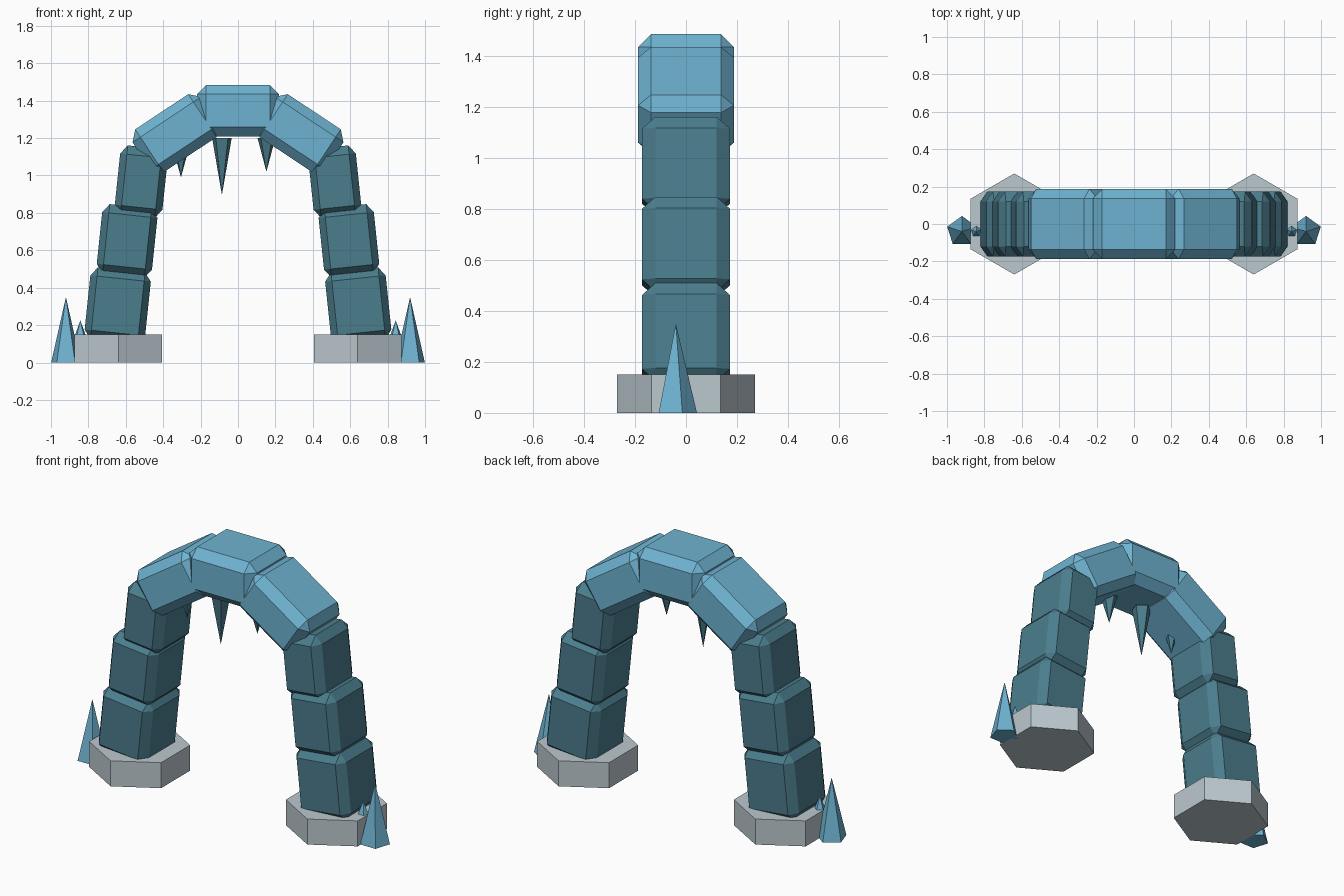
import bpy, bmesh
from math import radians
from mathutils import Matrix, Vector
from itertools import product

if "Cube" in bpy.data.objects:
    bpy.data.objects.remove(bpy.data.objects["Cube"])


def material(name, rgb):
    m = bpy.data.materials.new(name)
    m.diffuse_color = (*rgb, 1)
    m.use_nodes = True
    m.node_tree.nodes["Principled BSDF"].inputs["Base Color"].default_value = m.diffuse_color
    return m


ice = material("light_ice", (0.157, 0.45, 0.64))
deep = material("deep_ice", (0.07, 0.205, 0.267))
stone = material("stone", (0.5, 0.58, 0.62))


def finish(name, bm, loc, tilt=0, mat=None):
    bmesh.ops.recalc_face_normals(bm, faces=bm.faces)
    me = bpy.data.meshes.new(name)
    bm.to_mesh(me)
    bm.free()
    ob = bpy.data.objects.new(name, me)
    bpy.context.collection.objects.link(ob)
    ob.location = loc
    ob.rotation_euler.y = tilt
    if mat:
        me.materials.append(mat)
    return ob


def block(name, loc, size, cut, tilt, mat):
    """Chamfered box: hull of three inset points at each corner."""
    bm = bmesh.new()
    for sign in product((-1, 1), repeat=3):
        for full in range(3):
            bm.verts.new([sign[i] * (size[i] / 2 - (0 if i == full else cut[i]))
                          for i in range(3)])
    bmesh.ops.convex_hull(bm, input=bm.verts)
    bmesh.ops.dissolve_limit(bm, angle_limit=radians(1), verts=bm.verts, edges=bm.edges)
    return finish(name, bm, loc, tilt, mat)


def prism(name, loc, sides, r1, r2, height, mat=None):
    """Cone or prism rising from loc (negative height hangs), one corner towards +y."""
    bm = bmesh.new()
    bmesh.ops.create_cone(bm, cap_ends=True, segments=sides, radius1=r1, radius2=r2,
                          depth=abs(height))
    bmesh.ops.translate(bm, verts=bm.verts, vec=(0, 0, abs(height) / 2))
    first = next(v.co.copy() for v in bm.verts if v.co.z < 1e-4)
    turn = Vector((first.x, first.y)).angle_signed(Vector((0, 1)))
    bmesh.ops.rotate(bm, verts=bm.verts, matrix=Matrix.Rotation(-turn, 3, 'Z'))
    if height < 0:
        bmesh.ops.scale(bm, verts=bm.verts, vec=(1, 1, -1))
    return finish(name, bm, loc, 0, mat)


# Leg blocks: x, z, width, height
LEG = [(0.643, 0.304, 0.325, 0.385), (0.593, 0.65, 0.297, 0.372), (0.517, 0.967, 0.256, 0.37)]
TOP_SIZE, TOP_CUT = (0.44, 0.375, 0.275), (0.05, 0.05, 0.05)

for side, s in (("left", -1), ("right", 1)):
    # Hexagonal foot
    prism(f"{side}_foot", (s * 0.64, 0, 0), 6, 0.27, 0.27, 0.15, stone)
    # Leaning leg
    for i, (x, z, w, h) in enumerate(LEG, 1):
        block(f"{side}_leg_block_{i}", (s * x, 0, z), (w, 0.345, h),
              (0.036, 0.052, 0.047), -s * 0.105, deep)
    # Sloping shoulder
    block(f"{side}_shoulder", (s * 0.332, 0, 1.226), TOP_SIZE, TOP_CUT,
          s * radians(33.5), ice)
    # Ground crystals
    prism(f"{side}_large_crystal", (s * 0.92, -0.04, 0), 5, 0.083, 0, 0.35, ice)
    prism(f"{side}_small_crystal", (s * 0.843, -0.04, 0.145), 5, 0.031, 0, 0.08, ice)

# Keystone
block("keystone", (0, 0, 1.347), TOP_SIZE, TOP_CUT, 0, ice)

# Hanging icicles: x, top z, radius, length
for i, (x, z, r, h) in enumerate([(-0.305, 1.17, 0.052, 0.18), (-0.086, 1.2, 0.055, 0.305),
                                  (0.152, 1.2, 0.05, 0.18)], 1):
    prism(f"icicle_{i}", (x, -0.037, z), 5, r, 0, -h, deep)
